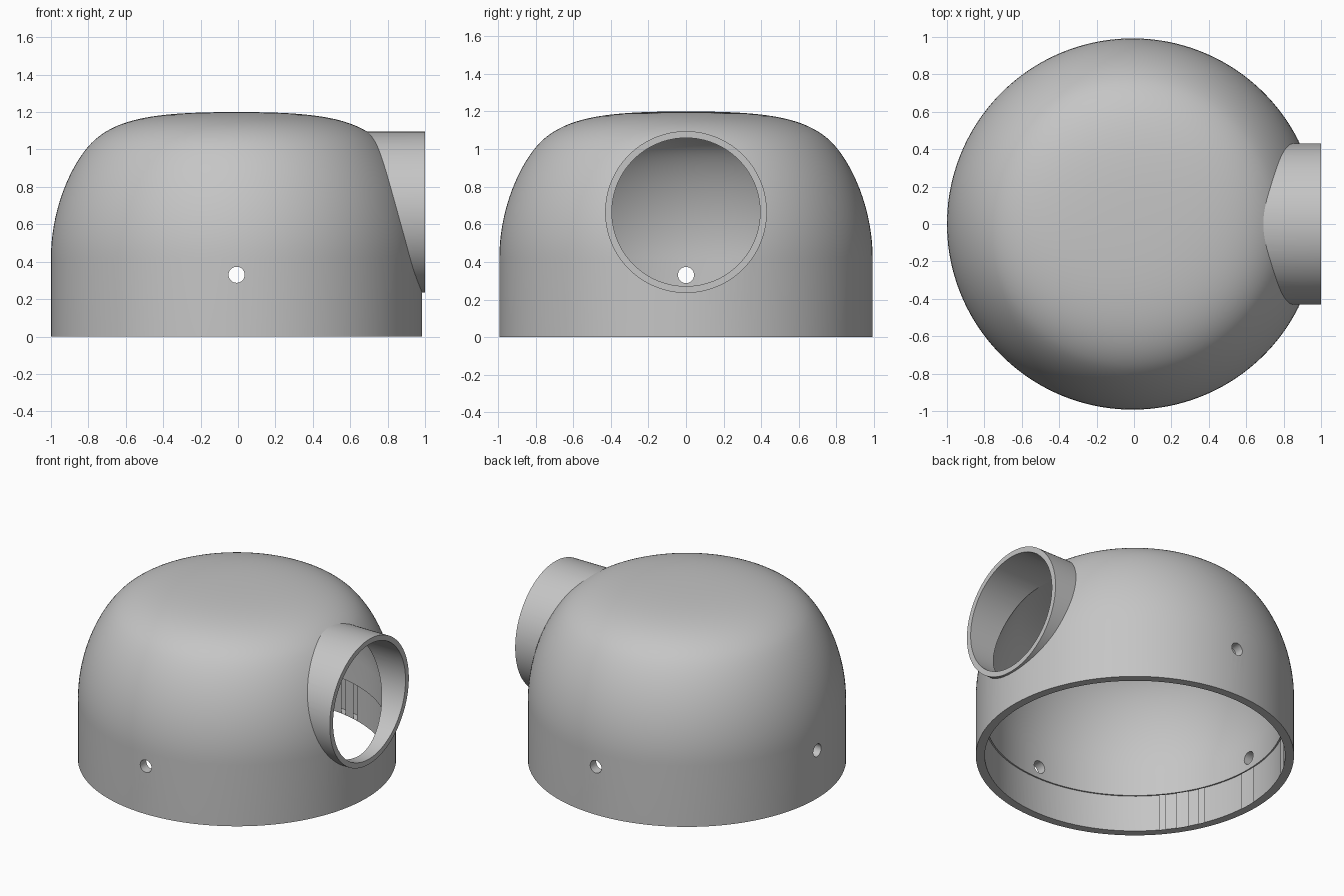
import bpy, bmesh, math
from mathutils import Vector, Matrix
from mathutils.geometry import interpolate_bezier

if "Cube" in bpy.data.objects:
    bpy.data.objects.remove(bpy.data.objects["Cube"])

CENTRE_X = -0.0075
RADIUS = 0.9925
WALL = 0.065
RIM_INNER = 0.937
LEDGE_Z = 0.25
PORT_Z = 0.665
HOLE_Z = 0.33

grey = bpy.data.materials.new("plain grey")
grey.use_nodes = True
colour = (0.56, 0.56, 0.56, 1)
grey.diffuse_color = colour
grey.node_tree.nodes["Principled BSDF"].inputs["Base Color"].default_value = colour


def add_object(name, bm):
    mesh = bpy.data.meshes.new(name)
    bmesh.ops.recalc_face_normals(bm, faces=bm.faces)
    bm.to_mesh(mesh)
    bm.free()
    mesh.materials.append(grey)
    obj = bpy.data.objects.new(name, mesh)
    bpy.context.collection.objects.link(obj)
    return obj


def revolve(name, profile, steps=160):
    """Solid of revolution; the profile starts and ends on the axis."""
    bm = bmesh.new()
    verts = [bm.verts.new((r, 0, z)) for r, z in profile]
    edges = [bm.edges.new(pair) for pair in zip(verts, verts[1:])]
    bmesh.ops.spin(bm, geom=verts + edges, cent=(0, 0, 0), axis=(0, 0, 1),
                   angle=math.tau, steps=steps)
    bmesh.ops.remove_doubles(bm, verts=bm.verts, dist=0.0001)
    bmesh.ops.translate(bm, verts=bm.verts, vec=(CENTRE_X, 0, 0))
    return add_object(name, bm)


def rod(name, start, end, radius, segments):
    """Solid cylinder between two points."""
    start, end = Vector(start), Vector(end)
    axis = end - start
    turn = axis.to_track_quat('Z', 'Y').to_matrix().to_4x4()
    bm = bmesh.new()
    bmesh.ops.create_cone(bm, cap_ends=True, segments=segments, radius1=radius,
                          radius2=radius, depth=axis.length,
                          matrix=Matrix.Translation((start + end) / 2) @ turn)
    return add_object(name, bm)


def combine(target, tool, operation):
    mod = target.modifiers.new(operation.lower(), 'BOOLEAN')
    mod.operation = operation
    mod.solver = 'EXACT'
    mod.object = tool
    tool.hide_render = True
    bpy.context.view_layer.objects.active = target
    bpy.ops.object.modifier_apply(modifier=mod.name)
    bpy.data.objects.remove(tool)


# Dome profile: straight skirt, curved shoulder, nearly flat crown
shoulder = interpolate_bezier(Vector((RADIUS, 0.42)), Vector((RADIUS, 0.70)),
                              Vector((0.87, 0.95)), Vector((0.76, 1.05)), 20)
crown = interpolate_bezier(Vector((0.76, 1.05)), Vector((0.62, 1.175)),
                           Vector((0.4, 1.2)), Vector((0, 1.2)), 24)
curve = [Vector(p[:2]) for p in shoulder + crown[1:]]

# Cavity profile: the same curve moved inward by the wall thickness
inner = []
for i, p in enumerate(curve):
    along = (curve[min(i + 1, len(curve) - 1)] - curve[max(i - 1, 0)]).normalized()
    inner.append(p + Vector((-along.y, along.x)) * WALL)
inner[0] = Vector((RADIUS - WALL, 0.42))
inner[-1] = Vector((0, 1.2 - WALL))

dome = revolve("dome_shell", [(0, 0), (RADIUS, 0)] + [tuple(p) for p in curve])
cavity = revolve("cavity_cutter",
                 [(0, -0.1), (RIM_INNER, -0.1), (RIM_INNER, LEDGE_Z),
                  (RADIUS - WALL, LEDGE_Z)] + [tuple(p) for p in inner])

# Side port, then hollow interior and port bore
combine(dome, rod("port", (0.4, 0, PORT_Z), (1, 0, PORT_Z), 0.43, 128), 'UNION')
combine(dome, cavity, 'DIFFERENCE')
combine(dome, rod("port_bore", (0.3, 0, PORT_Z), (1.2, 0, PORT_Z), 0.394, 128),
        'DIFFERENCE')

# Three small screw holes: front, back and opposite the port
for direction in ((0, -1), (0, 1), (-1, 0)):
    ends = [(CENTRE_X + direction[0] * d, direction[1] * d, HOLE_Z) for d in (0.7, 1.2)]
    combine(dome, rod("screw_hole", *ends, 0.043, 32), 'DIFFERENCE')

# Smooth shading with crisp edges
bpy.ops.object.select_all(action='DESELECT')
dome.select_set(True)
bpy.context.view_layer.objects.active = dome
bpy.ops.object.shade_smooth_by_angle(angle=math.radians(30))
